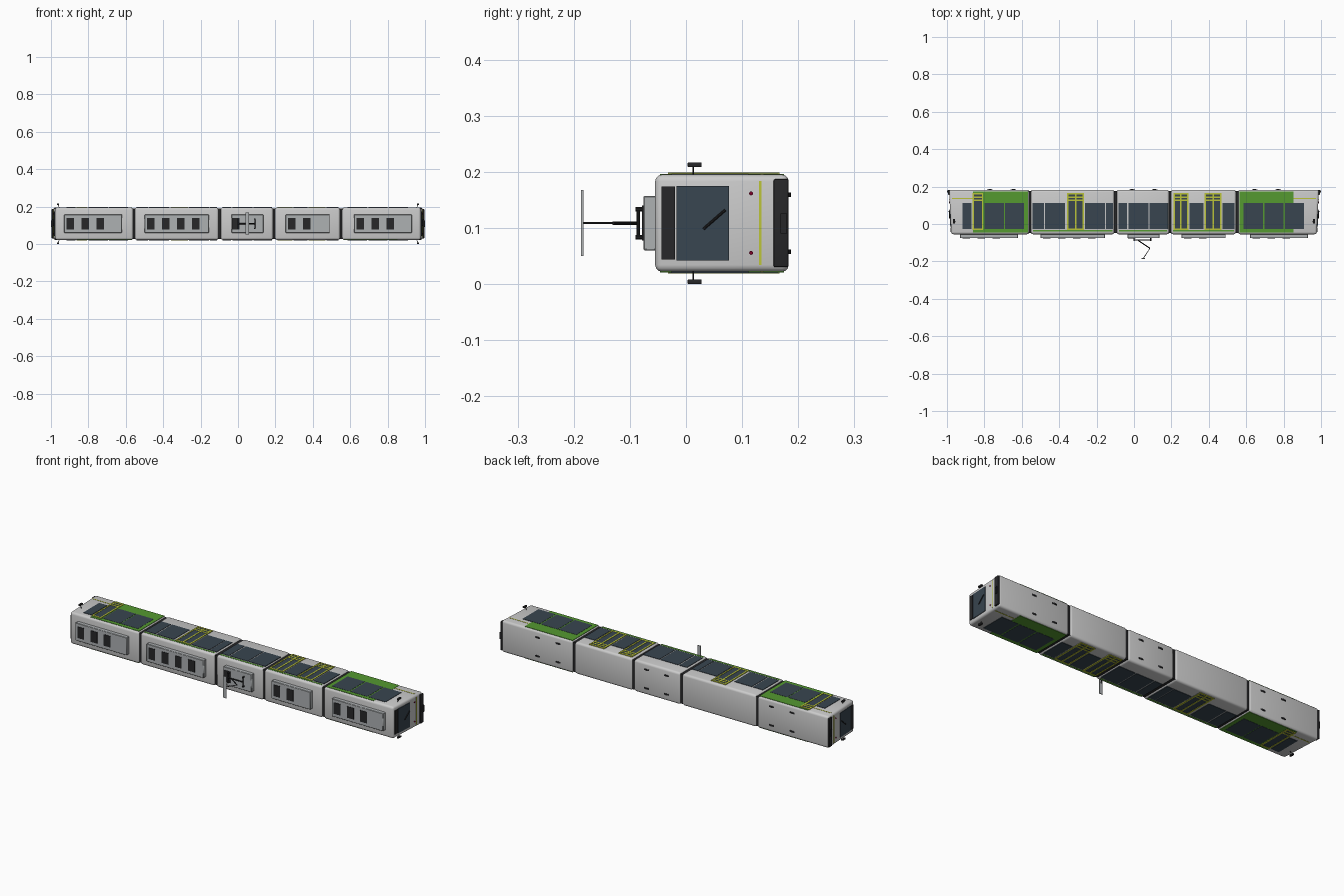
import bpy, bmesh, math
from mathutils import Vector

if "Cube" in bpy.data.objects:
    bpy.data.objects.remove(bpy.data.objects["Cube"])

ZC, HW = 0.1085, 0.0865          # centre line and half width of the body
ROOF, FLOOR = -0.055, 0.183      # vehicle lies on its side: roof faces -y

def mat(name, r, g, b):
    m = bpy.data.materials.new(name)
    m.diffuse_color = (r, g, b, 1)
    m.use_nodes = True
    m.node_tree.nodes["Principled BSDF"].inputs["Base Color"].default_value = m.diffuse_color
    return m

BODY = mat("body_grey", 0.62, 0.62, 0.61)
UNIT = mat("unit_grey", 0.42, 0.44, 0.45)
GLASS = mat("glass", 0.04, 0.06, 0.08)
DARK = mat("dark", 0.02, 0.02, 0.022)
GREEN = mat("green", 0.09, 0.32, 0.03)
LIME = mat("lime", 0.5, 0.55, 0.04)
RED = mat("red", 0.2, 0.0, 0.02)

def finish(name, bm, m, bevel=0, seg=3):
    bmesh.ops.recalc_face_normals(bm, faces=bm.faces)
    if bevel:
        bmesh.ops.bevel(bm, geom=bm.edges[:], offset=bevel, segments=seg,
                        profile=0.5, affect='EDGES')
    me = bpy.data.meshes.new(name)
    bm.to_mesh(me)
    bm.free()
    ob = bpy.data.objects.new(name, me)
    bpy.context.collection.objects.link(ob)
    me.materials.append(m)
    if bevel:
        bpy.context.view_layer.objects.active = ob
        ob.select_set(True)
        bpy.ops.object.shade_smooth_by_angle(angle=math.radians(40))
        ob.select_set(False)
    return ob

def box(name, x, y, z, m, bevel=0, seg=3, shape=None):
    bm = bmesh.new()
    bmesh.ops.create_cube(bm, size=1)
    for v in bm.verts:
        v.co = Vector([(r[0] + r[1]) / 2 + c * (r[1] - r[0]) for r, c in zip((x, y, z), v.co)])
        if shape:
            shape(v)
    return finish(name, bm, m, bevel, seg)

def rod(name, a, b, r, m, n=10):
    a, b = Vector(a), Vector(b)
    bm = bmesh.new()
    bmesh.ops.create_cone(bm, cap_ends=True, segments=n, radius1=r, radius2=r, depth=(b - a).length)
    q = (b - a).to_track_quat('Z', 'Y')
    for v in bm.verts:
        v.co = q @ v.co + (a + b) / 2
    return finish(name, bm, m)

def sides(name, x, y, t, m, sink=0.002):
    # thin plate on both long sides
    for s in (-1, 1):
        box(name, x, y, sorted((ZC + s * (HW - sink), ZC + s * (HW + t))), m)

def nose(y):
    # raked cab face
    return 0.977 + 0.012 * (y - ROOF) / (FLOOR - ROOF)

def end_plate(name, s, y, z, t, m, bevel=0):
    def shape(v):
        v.co.x = s * (nose(v.co.y) + (t if v.co.x > 0 else -0.004))
    box(name, (-1, 1), y, z, m, bevel, 2, shape)

# car bodies
cars = [(-0.989, -0.56), (-0.552, -0.104), (-0.093, 0.188), (0.197, 0.546), (0.556, 0.989)]
for i, (a, b) in enumerate(cars):
    def rake(v, i=i):
        if i in (0, 4) and abs(v.co.x) > 0.9:
            v.co.x = math.copysign(nose(v.co.y), v.co.x)
    box("car_body", (a, b), (ROOF, FLOOR), (ZC - HW, ZC + HW), BODY, 0.012, 3, rake)

# bellows between the cars
for (_, a), (b, _) in zip(cars, cars[1:]):
    box("bellows", (a - 0.01, b + 0.01), (ROOF + 0.007, FLOOR - 0.006), (ZC - HW + 0.006, ZC + HW - 0.006), DARK)

# roof units with dark vents
for (a, b), n in zip([(-0.93, -0.62), (-0.50, -0.155), (-0.035, 0.135), (0.255, 0.49), (0.62, 0.93)],
                     (3, 4, 1, 2, 3)):
    box("roof_unit", (a, b), (-0.076, -0.05), (0.06, 0.157), UNIT, 0.002, 1)
    a0 = a + (0.002 if n == 1 else 0.013)
    for k in range(n):
        box("roof_vent", (a0 + k * 0.08, a0 + k * 0.08 + 0.04), (-0.078, -0.07), (0.078, 0.14), DARK)

# green side panels and stripes
for a, b in [(-0.86, -0.567), (0.563, 0.852)]:
    sides("green_panel", (a, b), (-0.046, 0.175), 0.001, GREEN)
for a, b in cars[1:4]:
    sides("green_stripe", (a + 0.012, b - 0.012), (-0.041, -0.032), 0.001, GREEN)
for a, b in [(-0.972, -0.86), (0.852, 0.972)]:
    sides("lime_stripe", (a, b), (0.133, 0.138), 0.001, LIME)

# side windows
for a, b in [(-0.917, -0.868), (-0.80, -0.695), (-0.69, -0.587),
             (-0.542, -0.482), (-0.475, -0.37), (-0.262, -0.155), (-0.15, -0.112),
             (-0.083, -0.037), (-0.03, 0.077), (0.083, 0.182),
             (0.297, 0.372), (0.474, 0.538),
             (0.585, 0.69), (0.697, 0.80), (0.807, 0.91)]:
    sides("side_window", (a, b), (-0.026, 0.111), 0.002, GLASS)

# doors: glass leaves, lime frame, mid post, step bars
for a, b in [(-0.863, -0.806), (-0.357, -0.268), (0.21, 0.292), (0.378, 0.468)]:
    sides("door_glass", (a, b), (-0.03, 0.165), 0.002, GLASS)
    posts = [a, b - 0.008] + ([(a + b) / 2 - 0.004] if b - a > 0.07 else [])
    for p in posts:
        sides("door_post", (p, p + 0.008), (-0.032, 0.167), 0.0035, LIME)
    for y in (-0.032, 0.122, 0.14, 0.159):
        sides("door_bar", (a, b), (y, y + 0.008), 0.003, LIME)

# cab ends
for s in (-1, 1):
    end_plate("destination_panel", s, (-0.044, -0.02), (0.044, 0.174), 0.003, DARK)
    end_plate("windscreen", s, (-0.017, 0.077), (0.042, 0.175), 0.003, GLASS)
    end_plate("cab_stripe", s, (0.13, 0.1345), (0.034, 0.184), 0.0015, LIME)
    end_plate("bumper", s, (0.156, 0.183), (0.03, 0.187), 0.007, DARK, 0.003)
    end_plate("coupler_cover", s, (0.168, 0.18), (0.09, 0.126), 0.011, DARK)
    rod("wiper", (s * (nose(0.03) + 0.005), 0.031, 0.098), (s * (nose(0.07) + 0.005), 0.07, 0.132), 0.0025, DARK)
    for w in (-1, 1):
        z = ZC + w * 0.053
        rod("tail_light", (s * nose(0.116), 0.116, z), (s * (nose(0.116) + 0.003), 0.116, z), 0.0035, RED, 12)
        # mirrors
        rod("mirror_arm", (s * 0.955, 0.013, ZC + w * 0.084), (s * 0.962, 0.013, ZC + w * 0.102), 0.0015, DARK)
        box("mirror", sorted((s * 0.957, s * 0.968)), (0.003, 0.028),
            sorted((ZC + w * 0.1, ZC + w * 0.1085)), DARK, 0.0015, 2)

# wheels showing through the underside
for x in (-0.77, -0.645, -0.01, 0.11, 0.645, 0.77):
    for w in (-1, 1):
        z = ZC + w * 0.051
        rod("wheel", (x, 0.157, z - 0.004), (x, 0.157, z + 0.004), 0.03, DARK, 24)

# pantograph
for x in (0.0, 0.09):
    for z in (ZC - 0.025, ZC + 0.025):
        rod("insulator", (x, -0.074, z), (x, -0.09, z), 0.004, DARK)
    rod("base_cross_bar", (x, -0.085, ZC - 0.029), (x, -0.085, ZC + 0.029), 0.003, DARK)
rod("base_rail", (0.0, -0.085, ZC), (0.09, -0.085, ZC), 0.003, DARK)
rod("lower_arm", (0.02, -0.086, ZC), (0.085, -0.13, ZC), 0.003, DARK)
rod("upper_arm", (0.085, -0.13, ZC), (0.05, -0.184, ZC), 0.0018, DARK)
box("collector_head", (0.04, 0.06), (-0.187, -0.183), (0.05, 0.168), UNIT)
